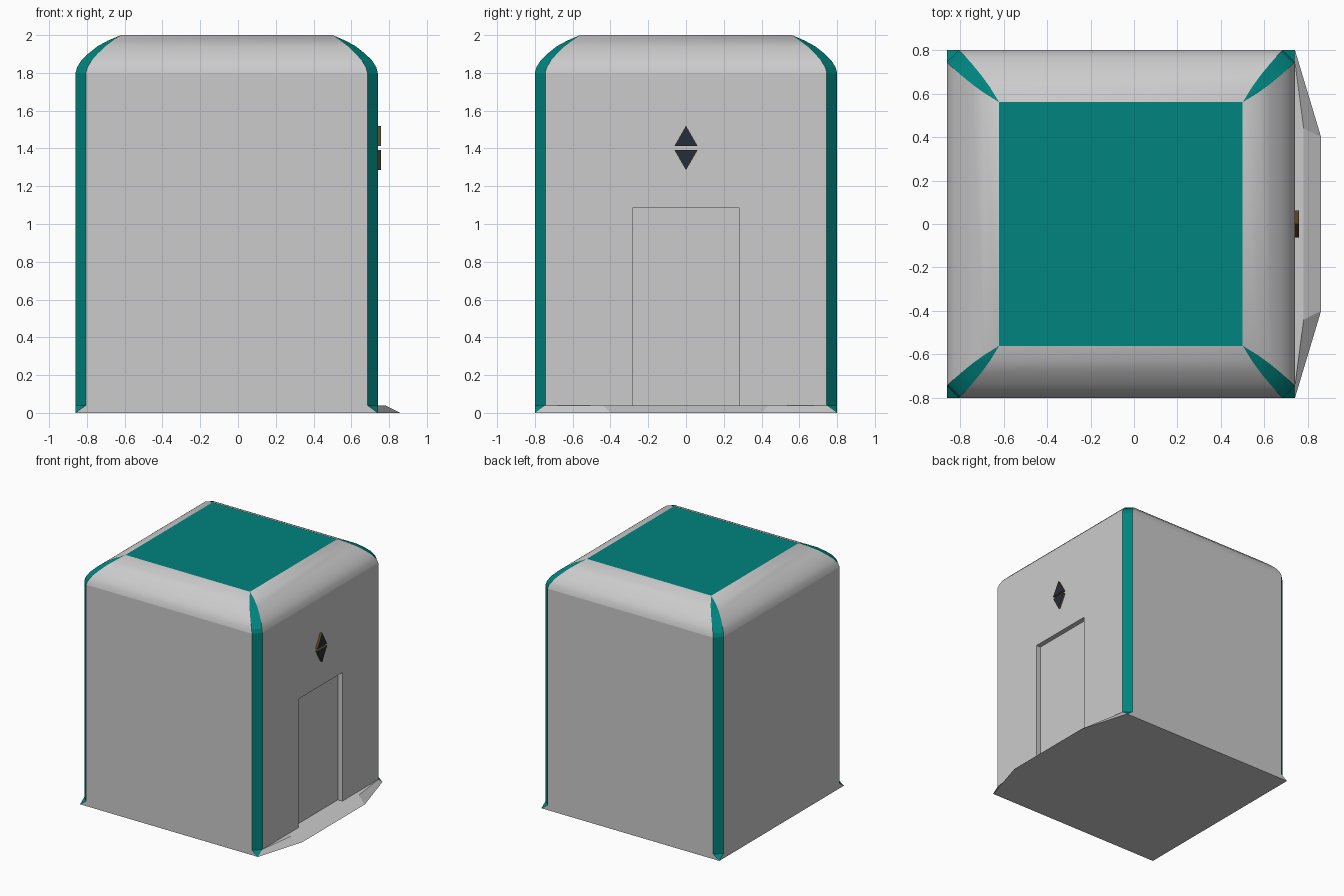
import bpy, bmesh
from mathutils import Vector

if "Cube" in bpy.data.objects:
    bpy.data.objects.remove(bpy.data.objects["Cube"])


def material(name, rgb):
    m = bpy.data.materials.new(name)
    m.diffuse_color = (*rgb, 1)
    m.use_nodes = True
    m.node_tree.nodes["Principled BSDF"].inputs["Base Color"].default_value = m.diffuse_color
    return m


def finish(name, bm, mats=()):
    bmesh.ops.remove_doubles(bm, verts=bm.verts, dist=1e-5)
    bmesh.ops.recalc_face_normals(bm, faces=bm.faces)
    me = bpy.data.meshes.new(name)
    bm.to_mesh(me)
    bm.free()
    for m in mats:
        me.materials.append(m)
    ob = bpy.data.objects.new(name, me)
    bpy.context.collection.objects.link(ob)
    return ob


def loft(bm, rings, side_mat=lambda i: 0, cap_mat=0):
    """Skin equal-length rings and cap both ends."""
    loops = [[bm.verts.new(p) for p in r] for r in rings]
    n = len(rings[0])
    for a, b in zip(loops, loops[1:]):
        for i in range(n):
            j = (i + 1) % n
            f = bm.faces.new((a[i], a[j], b[j], b[i]))
            f.material_index = side_mat(i)
    bm.faces.new(loops[0][::-1])
    bm.faces.new(loops[-1]).material_index = cap_mat


teal = material("teal", (0.0, 0.23, 0.21))
bronze = material("bronze", (0.11, 0.065, 0.02))
navy = material("navy", (0.018, 0.026, 0.045))

CX, HALF = -0.06, 0.8


def chamfered_square(inset, z, c):
    h = HALF - inset
    pts = [(h - c, -h), (h, c - h), (h, h - c), (h - c, h),
           (c - h, h), (-h, h - c), (-h, c - h), (c - h, -h)]
    return [(CX + x, y, z) for x, y in pts]


# Body: chamfered box with curved roof edges; (inset, height, corner chamfer)
profile = [(0, 0, 0), (0, 0.04, 0.055), (0, 1.80, 0.055), (0.008, 1.83, 0.055),
           (0.03, 1.865, 0.055), (0.065, 1.90, 0.051), (0.115, 1.94, 0.042),
           (0.17, 1.97, 0.027), (0.24, 2.0, 0)]
bm = bmesh.new()
loft(bm, [chamfered_square(*p) for p in profile],
     side_mat=lambda i: 1 if i % 2 == 0 else 0, cap_mat=1)
body = finish("booth_body", bm, (None, teal))
bpy.context.view_layer.objects.active = body
body.select_set(True)
bpy.ops.object.shade_smooth_by_angle(angle=0.33)
for p in body.data.polygons:
    if abs(p.normal.z) < 0.01 or p.normal.z > 0.99:
        p.use_smooth = False

# Doorway recess cut into the right wall
bm = bmesh.new()
bmesh.ops.create_cube(bm, size=1)
for v in bm.verts:
    v.co = Vector((0.80 + v.co.x * 0.2, v.co.y * 0.565, 0.5625 + v.co.z * 1.045))
cutter = finish("doorway_cutter", bm)
cutter.hide_render = True
cutter.hide_viewport = True
cutter.display_type = 'WIRE'
cut = body.modifiers.new("doorway", 'BOOLEAN')
cut.operation = 'DIFFERENCE'
cut.solver = 'EXACT'
cut.object = cutter

# Sloped doorstep
bm = bmesh.new()
low = [(0.74, -0.8), (0.86, -0.4), (0.86, 0.4), (0.74, 0.8)]
high = [(0.74, -0.745), (0.78, -0.44), (0.78, 0.44), (0.74, 0.745)]
loft(bm, [[(x, y, 0) for x, y in low], [(x, y, 0.04) for x, y in high]])
finish("doorstep", bm)

# Pair of triangular lamps above the door
for name, base, tip in (("upper_lamp", 1.412, 1.52), ("lower_lamp", 1.393, 1.285)):
    bm = bmesh.new()
    mid = base + (tip - base) / 3

    def tri(x, s):
        return [(x, y * s, mid + (z - mid) * s)
                for y, z in ((-0.062, base), (0.062, base), (0, tip))]

    loft(bm, [tri(0.735, 1), tri(0.758, 1), tri(0.758, 0.9)], cap_mat=1)
    finish(name, bm, (bronze, navy))
